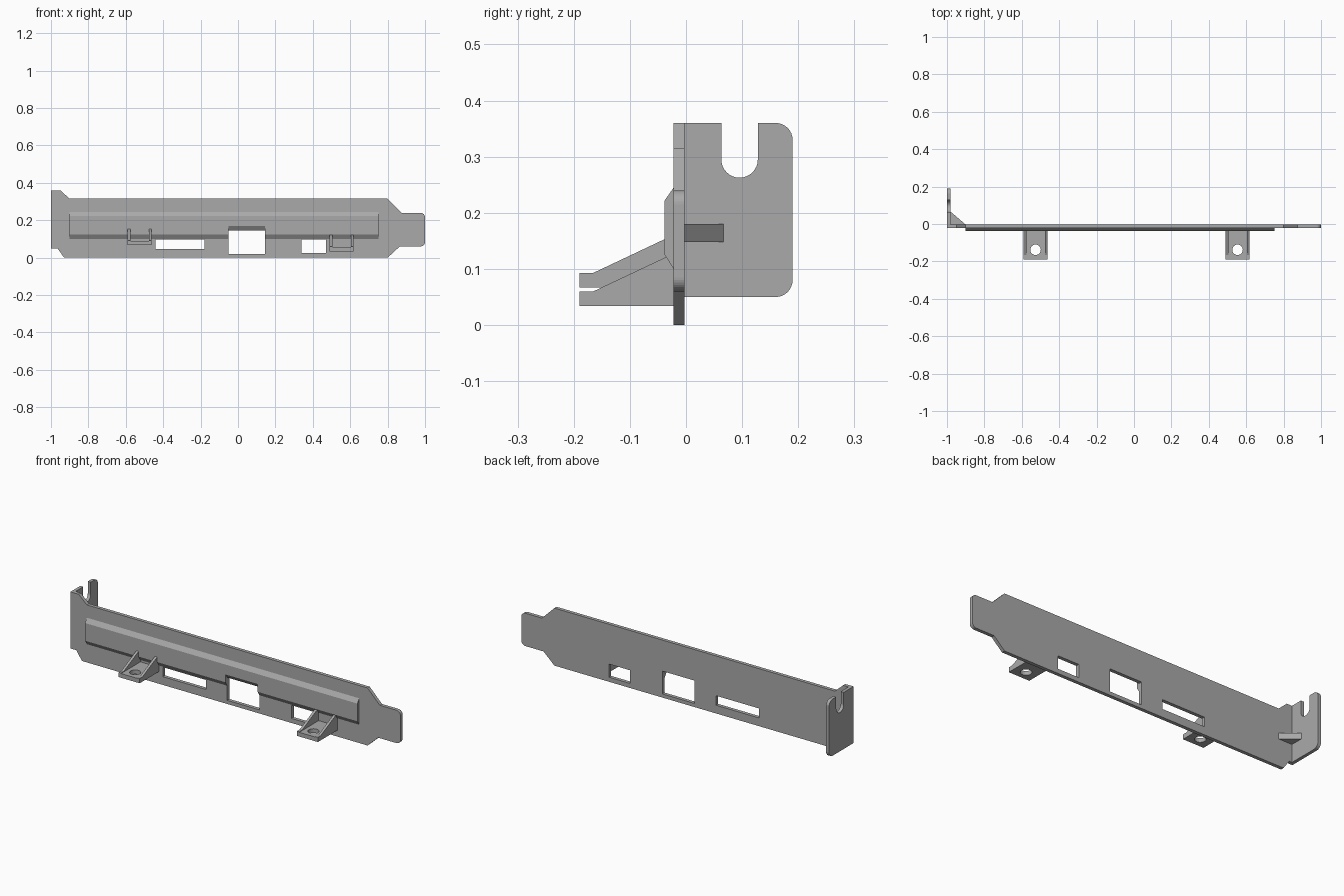
import bpy, bmesh
from math import sin, cos, radians

cube = bpy.data.objects.get("Cube")
if cube:
    bpy.data.objects.remove(cube, do_unlink=True)

steel = bpy.data.materials.new("plain grey")
steel.use_nodes = True
GREY = (0.4, 0.4, 0.4, 1)
steel.diffuse_color = GREY
steel.node_tree.nodes["Principled BSDF"].inputs["Base Color"].default_value = GREY

# Each axis turns (u, v, depth) into (x, y, z)
AXES = {
    "X": lambda u, v, w: (w, u, v),
    "Y": lambda u, v, w: (u, w, v),
    "Z": lambda u, v, w: (u, v, w),
}


def arc(cu, cv, r, start, end, steps=8):
    angles = [radians(start + (end - start) * i / steps) for i in range(steps + 1)]
    return [(cu + r * cos(a), cv + r * sin(a)) for a in angles]


def rect(u0, u1, v0, v1):
    return [(u0, v0), (u1, v0), (u1, v1), (u0, v1)]


def extrude(name, axis, start, end, outline, holes=()):
    """Fill an outline, leaving the holes open, and extrude it along an axis."""
    curve = bpy.data.curves.new(name, "CURVE")
    curve.dimensions = "2D"
    curve.fill_mode = "BOTH"
    curve.extrude = (end - start) / 2
    for loop in [outline, *holes]:
        spline = curve.splines.new("POLY")
        spline.points.add(len(loop) - 1)
        for point, (u, v) in zip(spline.points, loop):
            point.co = (u, v, 0, 1)
        spline.use_cyclic_u = True
    helper = bpy.data.objects.new(name + " outline", curve)
    bpy.context.collection.objects.link(helper)
    graph = bpy.context.evaluated_depsgraph_get()
    mesh = bpy.data.meshes.new_from_object(helper.evaluated_get(graph))
    bpy.data.objects.remove(helper, do_unlink=True)

    bm = bmesh.new()
    bm.from_mesh(mesh)
    for vert in bm.verts:
        vert.co = AXES[axis](vert.co.x, vert.co.y, vert.co.z + (start + end) / 2)
    bmesh.ops.remove_doubles(bm, verts=bm.verts, dist=1e-5)
    bmesh.ops.recalc_face_normals(bm, faces=bm.faces)
    for face in bm.faces:
        face.smooth = False
    bm.to_mesh(mesh)
    bm.free()
    mesh.materials.clear()
    mesh.materials.append(steel)
    obj = bpy.data.objects.new(name, mesh)
    bpy.context.collection.objects.link(obj)
    return obj


FRONT, BACK = -0.022, -0.003
RIB = -0.038

# Long face plate with a rounded tongue and three openings
face_outline = [(-1, 0.05), (-0.965, 0.05), (-0.93, 0), (0.8, 0), (0.865, 0.06)]
face_outline += arc(0.975, 0.085, 0.025, -90, 0)
face_outline += arc(0.975, 0.215, 0.025, 0, 90)
face_outline += [(0.875, 0.24), (0.8, 0.315), (-0.9, 0.315), (-0.95, 0.36), (-1, 0.36)]
openings = [
    rect(-0.44, -0.18, 0.045, 0.097),
    rect(-0.05, 0.145, 0.02, 0.145),
    rect(0.34, 0.47, 0.025, 0.097),
]
extrude("face_plate", "Y", FRONT, BACK, face_outline, openings)


# Stiffening rib, with its lower edge raised over the middle opening
def rib(name, x0, x1, low, low_front):
    profile = [(FRONT, low), (FRONT, 0.245), (RIB, 0.222), (RIB, low_front)]
    extrude(name, "X", x0, x1, profile)


rib("rib_right", -0.9, -0.05, 0.1, 0.125)
rib("rib_middle", -0.05, 0.145, 0.145, 0.168)
rib("rib_left", 0.145, 0.75, 0.1, 0.125)

# End flange with an open screw slot and rounded back corners
flange = [(BACK, 0.05)]
flange += arc(0.16, 0.08, 0.03, -90, 0)
flange += arc(0.16, 0.33, 0.03, 0, 90)
flange += [(0.128, 0.36)]
flange += arc(0.0955, 0.295, 0.0325, 0, -180, 16)
flange += [(0.063, 0.36), (BACK, 0.36)]
extrude("end_flange", "X", -1, -0.982, flange)

# Triangular brace in the inner corner
extrude("corner_brace", "Z", 0.148, 0.18,
        [(-0.982, BACK), (-0.9, BACK), (-0.982, 0.067)])


# Mounting ears: drilled tab between two sloping gussets
def ear(side, x0, x1, z):
    top = z + 0.023
    hole = arc((x0 + x1) / 2, -0.138, 0.028, 0, 345, 23)
    extrude(side + "_ear_tab", "Z", z, top, rect(x0, x1, -0.19, FRONT), [hole])
    slope = [(FRONT, top), (FRONT, z + 0.088), (RIB, z + 0.086),
             (-0.165, top + 0.003), (-0.19, top + 0.003), (-0.19, top)]
    for label, x in (("right", x0), ("left", x1 - 0.014)):
        extrude(f"{side}_ear_{label}_gusset", "X", x, x + 0.014, slope)


ear("right", -0.59, -0.463, 0.067)
ear("left", 0.49, 0.617, 0.034)
